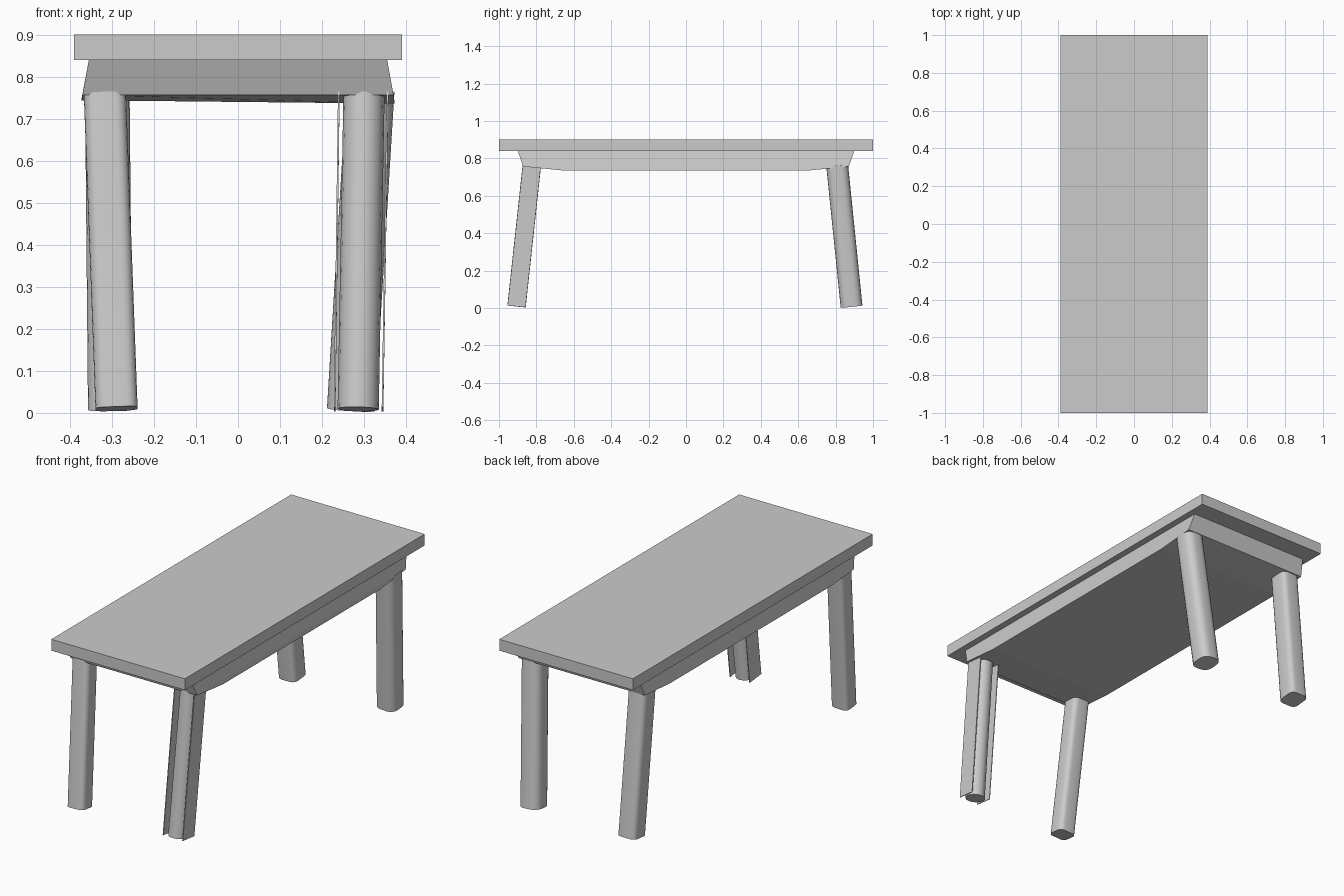
import bpy, bmesh, math
from mathutils import Vector

if "Cube" in bpy.data.objects:
    bpy.data.objects.remove(bpy.data.objects["Cube"])


def finish(bm, name, smooth=False):
    bmesh.ops.recalc_face_normals(bm, faces=bm.faces[:])
    me = bpy.data.meshes.new(name)
    bm.to_mesh(me)
    bm.free()
    ob = bpy.data.objects.new(name, me)
    bpy.context.collection.objects.link(ob)
    if smooth:
        bpy.ops.object.select_all(action='DESELECT')
        ob.select_set(True)
        bpy.context.view_layer.objects.active = ob
        bpy.ops.object.shade_smooth_by_angle(angle=math.radians(35))
    return ob


def rounded_rect(hx, hy, r, seg=4):
    pts = []
    for i, (sx, sy) in enumerate([(1, 1), (-1, 1), (-1, -1), (1, -1)]):
        for k in range(seg + 1):
            a = math.radians(90) * (i + k / seg)
            pts.append((sx * (hx - r) + r * math.cos(a), sy * (hy - r) + r * math.sin(a)))
    return pts


def strut(name, profile, foot, head, smooth=True):
    """Sweep a profile along a tilted axis; its ends are square to the axis."""
    bm = bmesh.new()
    foot, head = Vector(foot), Vector(head)
    ax = head - foot
    rings = []
    for c in (foot, head):
        rings.append([bm.verts.new(c + Vector((x, y, -(x * ax.x + y * ax.y) / ax.z)))
                      for x, y in profile])
    n = len(profile)
    for i in range(n):
        j = (i + 1) % n
        bm.faces.new((rings[0][i], rings[0][j], rings[1][j], rings[1][i]))
    bm.faces.new(rings[0])
    bm.faces.new(rings[1])
    return finish(bm, name, smooth)


# Table top slab
bm = bmesh.new()
bmesh.ops.create_cube(bm, size=1)
bmesh.ops.scale(bm, vec=(0.78, 2, 0.06), verts=bm.verts)
bmesh.ops.translate(bm, vec=(0, 0, 0.87), verts=bm.verts)
finish(bm, "table_top")

# Solid apron block, flared sideways and tapered at the ends
bm = bmesh.new()
for sx in (-1, 1):
    for sy in (-1, 1):
        bm.verts.new((sx * 0.355, sy * 0.90, 0.84))
        bm.verts.new((sx * 0.370, sy * 0.87, 0.757))
        bm.verts.new((sx * 0.373, sy * 0.66, 0.740 - sx * 0.004))
bmesh.ops.convex_hull(bm, input=bm.verts)
bmesh.ops.dissolve_limit(bm, angle_limit=math.radians(2), verts=bm.verts, edges=bm.edges)
finish(bm, "apron")

# Three rounded square legs, splayed outwards
strut("front_left_leg", rounded_rect(0.050, 0.048, 0.025),
      (-0.289, -0.906, 0.01), (-0.317, -0.824, 0.765))
strut("back_left_leg", rounded_rect(0.053, 0.055, 0.028),
      (-0.304, 0.887, 0.01), (-0.311, 0.808, 0.765))
strut("back_right_leg", rounded_rect(0.057, 0.058, 0.040),
      (0.269, 0.885, 0.01), (0.315, 0.808, 0.765))

# Front right leg: round core between two thin side plates
core = [(0.049 * math.cos(i * math.tau / 16), 0.049 * math.sin(i * math.tau / 16))
        for i in range(16)]
strut("front_right_leg_core", core, (0.286, -0.906, 0.009), (0.300, -0.824, 0.765))
plate = [(0.002, 0.048), (-0.002, 0.048), (-0.002, -0.048), (0.002, -0.048)]
for side, fx, hx in (("inner", 0.230, 0.240), ("outer", 0.344, 0.356)):
    strut("front_right_leg_plate_" + side, plate,
          (fx, -0.906, 0.009), (hx, -0.824, 0.765), smooth=False)
